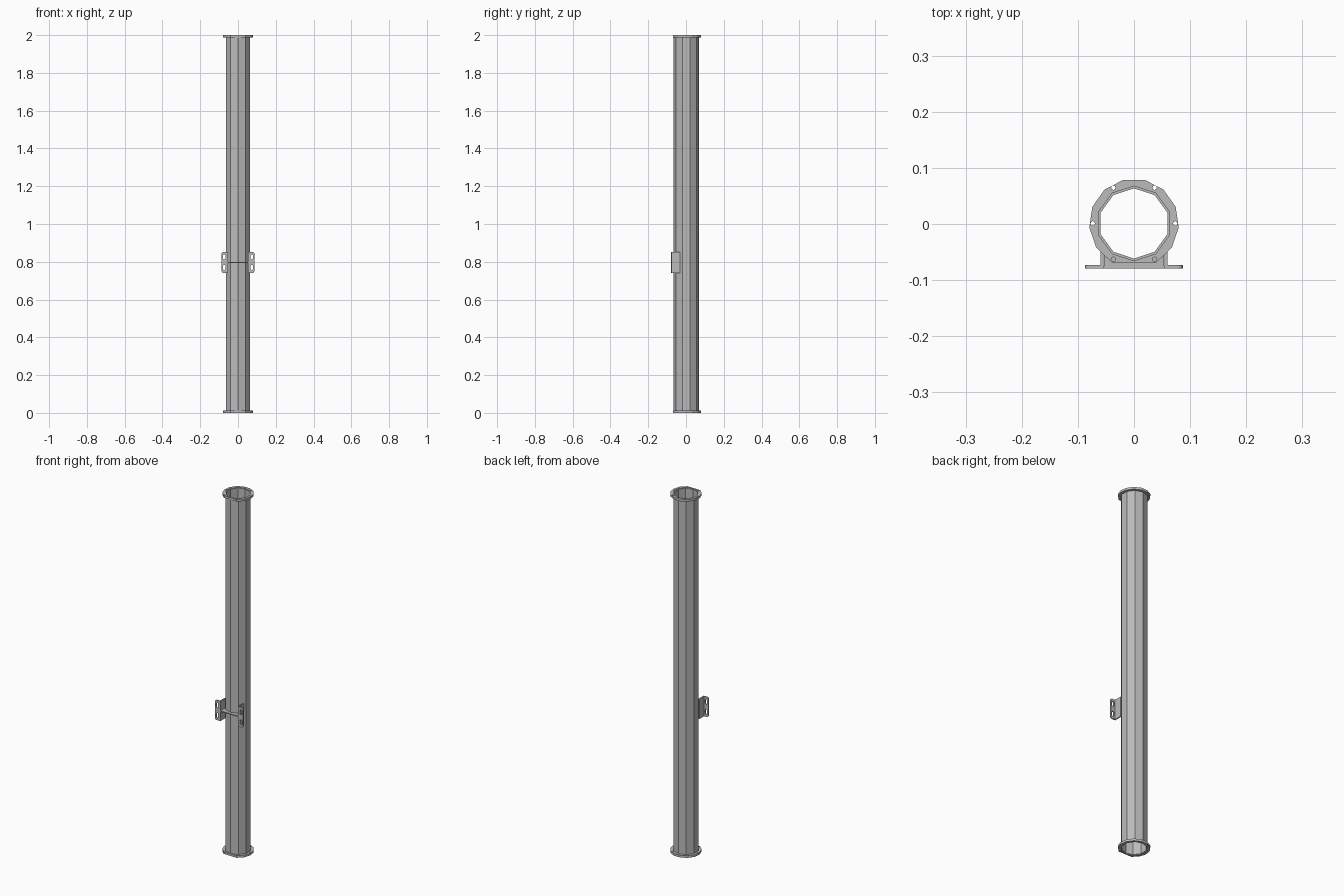
import bpy
from math import sin, cos, pi, radians
from mathutils import Matrix

cube = bpy.data.objects.get("Cube")
if cube:
    bpy.data.objects.remove(cube)

steel = bpy.data.materials.new("grey_steel")
steel.use_nodes = True
GREY = (0.5, 0.5, 0.5, 1)
steel.diffuse_color = GREY
steel.node_tree.nodes["Principled BSDF"].inputs["Base Color"].default_value = GREY

CY = 0.001      # pipe axis
BZ = 0.797      # bracket height


def ring(r, n, cx=0.0, cy=0.0, start=pi / 2):
    return [(cx + r * cos(start + 2 * pi * i / n), cy + r * sin(start + 2 * pi * i / n))
            for i in range(n)]


def rounded(x0, x1, y0, y1, r, corners=(1, 1, 1, 1), steps=4):
    """Rectangle outline; corners (SE, NE, NW, SW) may be rounded or square."""
    pts = []
    spots = [(x1, y0, -1, 1), (x1, y1, -1, -1), (x0, y1, 1, -1), (x0, y0, 1, 1)]
    for k, (x, y, sx, sy) in enumerate(spots):
        if not corners[k]:
            pts.append((x, y))
            continue
        for i in range(steps + 1):
            a = -pi / 2 + k * pi / 2 + i * pi / 2 / steps
            pts.append((x + sx * r + r * cos(a), y + sy * r + r * sin(a)))
    return pts


def slab(name, loops, thickness, matrix):
    """Extruded flat outline; every loop after the first is a hole."""
    curve = bpy.data.curves.new(name + "_outline", "CURVE")
    curve.dimensions = "2D"
    curve.fill_mode = "BOTH"
    curve.extrude = thickness / 2
    for loop in loops:
        sp = curve.splines.new("POLY")
        sp.points.add(len(loop) - 1)
        for p, (x, y) in zip(sp.points, loop):
            p.co = (x, y, 0, 1)
        sp.use_cyclic_u = True
        sp.use_smooth = False
    temp = bpy.data.objects.new(name + "_outline", curve)
    bpy.context.collection.objects.link(temp)
    bpy.context.view_layer.update()
    dg = bpy.context.evaluated_depsgraph_get()
    mesh = bpy.data.meshes.new_from_object(temp.evaluated_get(dg))
    bpy.data.objects.remove(temp)
    mesh.transform(matrix)
    mesh.materials.clear()
    mesh.materials.append(steel)
    for poly in mesh.polygons:
        poly.use_smooth = False
        poly.material_index = 0
    mesh.name = name
    obj = bpy.data.objects.new(name, mesh)
    bpy.context.collection.objects.link(obj)
    return obj


# Ten-sided hollow pipe
slab("pipe", [ring(0.0665, 10), ring(0.0625, 10)], 1.994,
     Matrix.Translation((0, CY, 1)))

# End flanges: faceted disc cut flat at the front, six bolt holes
outline = [(0.08 * cos(a), 0.08 * sin(a))
           for a in (radians(-60 + 300 * i / 11) for i in range(12))]
bolts = [ring(0.004, 8, x, y) for x, y in ring(0.0735, 6, start=0)]
for name, z in (("bottom_flange", 0.006), ("top_flange", 1.994)):
    slab(name, [outline, ring(0.0665, 10)] + bolts, 0.012,
         Matrix.Translation((0, CY, z)))

# Bracket: side webs and slotted ears
upright = Matrix.Rotation(pi / 2, 4, "X")
for side, s in (("left", 1), ("right", -1)):
    web = [(s * 0.054, -0.074), (s * 0.060, -0.074), (s * 0.060, -0.033), (s * 0.054, -0.033)]
    slab(side + "_web", [web[::s]], 0.111, Matrix.Translation((0, 0, BZ)))

    ear = rounded(0.054, 0.087, -0.0555, 0.0555, 0.01, (1, 1, 0, 0))
    slots = [rounded(0.067, 0.079, z - 0.014, z + 0.014, 0.006) for z in (-0.028, 0.028)]
    loops = [[(s * x, z) for x, z in loop][::s] for loop in [ear] + slots]
    slab(side + "_ear", loops, 0.006, Matrix.Translation((0, -0.076, BZ)) @ upright)

# Horizontal plate joining the webs, notched around the pipe
rim = [(0.0655 * cos(a), CY + 0.0655 * sin(a))
       for a in (radians(d) for d in (-36, -54, -90, -126, -144))]
slab("bracket_plate", [[(-0.054, -0.079), (0.054, -0.079)] + rim], 0.006,
     Matrix.Translation((0, 0, BZ)))
